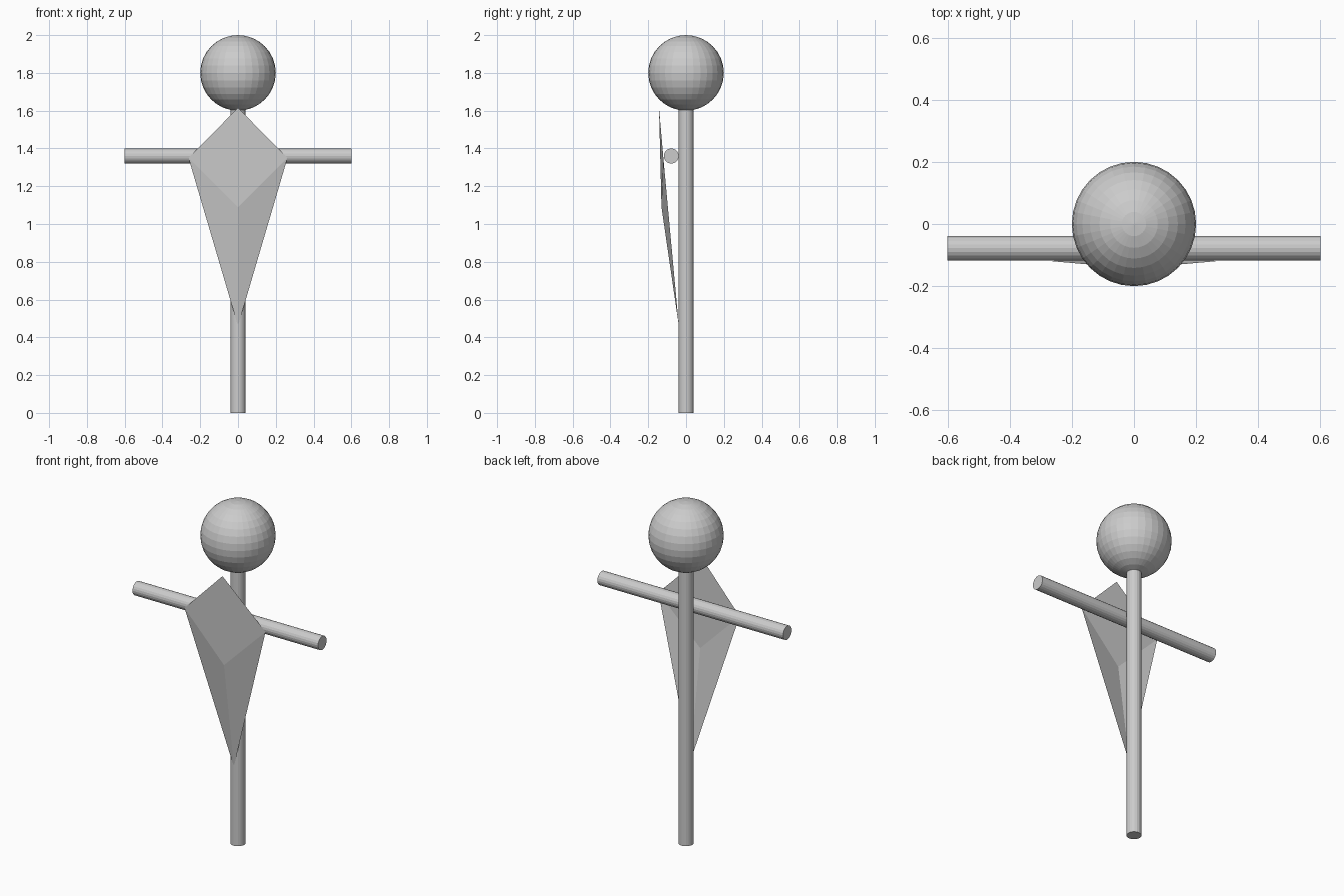
import bpy
import math

if "Cube" in bpy.data.objects:
    bpy.data.objects.remove(bpy.data.objects["Cube"])


def rod(name, length, location, rotation=(0, 0, 0)):
    bpy.ops.mesh.primitive_cylinder_add(vertices=20, radius=0.04, depth=length,
                                        location=location, rotation=rotation)
    bpy.context.object.name = name


# Upright post and crossbar mounted on its front
rod("post", 1.61, (0, 0, 0.805))
rod("arm_bar", 1.2, (0, -0.078, 1.36), (0, math.pi / 2, 0))

# Ball head, faceted
bpy.ops.mesh.primitive_uv_sphere_add(segments=32, ring_count=16, radius=0.2,
                                     location=(0, 0, 1.8))
bpy.context.object.name = "head"

# Folded kite-shaped cloth: upper diamond and two long lower triangles
top, mid, tip = (0, -0.143, 1.615), (0, -0.13, 1.09), (0, -0.038, 0.46)
left, right = (-0.262, -0.12, 1.35), (0.262, -0.12, 1.35)
mesh = bpy.data.meshes.new("cloth")
mesh.from_pydata([top, left, mid, right, tip], [],
                 [(0, 1, 2, 3), (1, 4, 2), (2, 4, 3)])
mesh.update()
bpy.context.collection.objects.link(bpy.data.objects.new("cloth", mesh))
